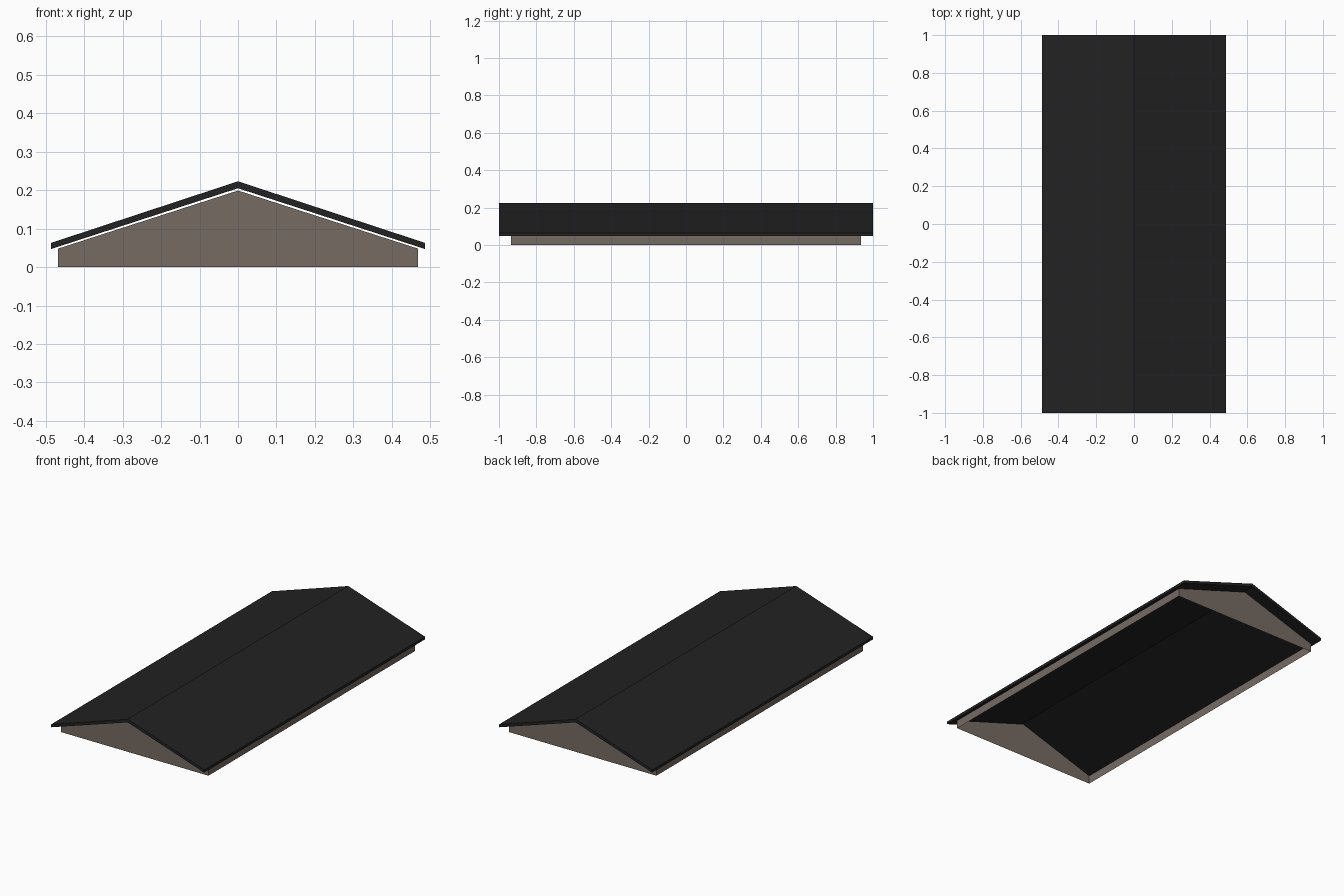
import bpy

if "Cube" in bpy.data.objects:
    bpy.data.objects.remove(bpy.data.objects["Cube"])


def material(name, rgb):
    m = bpy.data.materials.new(name)
    m.diffuse_color = (*rgb, 1)
    m.use_nodes = True
    m.node_tree.nodes["Principled BSDF"].inputs["Base Color"].default_value = m.diffuse_color
    return m


def add_mesh(name, verts, faces, mat):
    me = bpy.data.meshes.new(name)
    me.from_pydata(verts, [], faces)
    me.materials.append(mat)
    ob = bpy.data.objects.new(name, me)
    bpy.context.collection.objects.link(ob)
    return ob


def extrude_profile(name, profile, half, mat, caps=True, skip=()):
    """Sweep an x-z outline along y; skip lists outline edges left open."""
    n = len(profile)
    verts = [(x, y, z) for y in (-half, half) for x, z in profile]
    faces = [(i, i + n, (i + 1) % n + n, (i + 1) % n)
             for i in range(n) if i not in skip]
    if caps:
        faces += [tuple(range(n)), tuple(reversed(range(n, 2 * n)))]
    return add_mesh(name, verts, faces, mat)


roof_mat = material("charcoal roofing", (0.016, 0.016, 0.016))
wall_mat = material("taupe siding", (0.18, 0.147, 0.127))

# Roof: a folded slab with vertical eave edges, counter-clockwise from the front
extrude_profile("roof", [(-0.486, 0.047), (0, 0.205), (0.486, 0.047),
                         (0.486, 0.063), (0, 0.223), (-0.486, 0.063)], 1.0, roof_mat)

# Walls: thin shell of two gables and two low sides, open below and above
extrude_profile("gable_walls", [(-0.468, 0), (0.468, 0), (0.468, 0.048),
                                (0, 0.199), (-0.468, 0.048)], 0.936, wall_mat,
                skip=(0, 2, 3))
